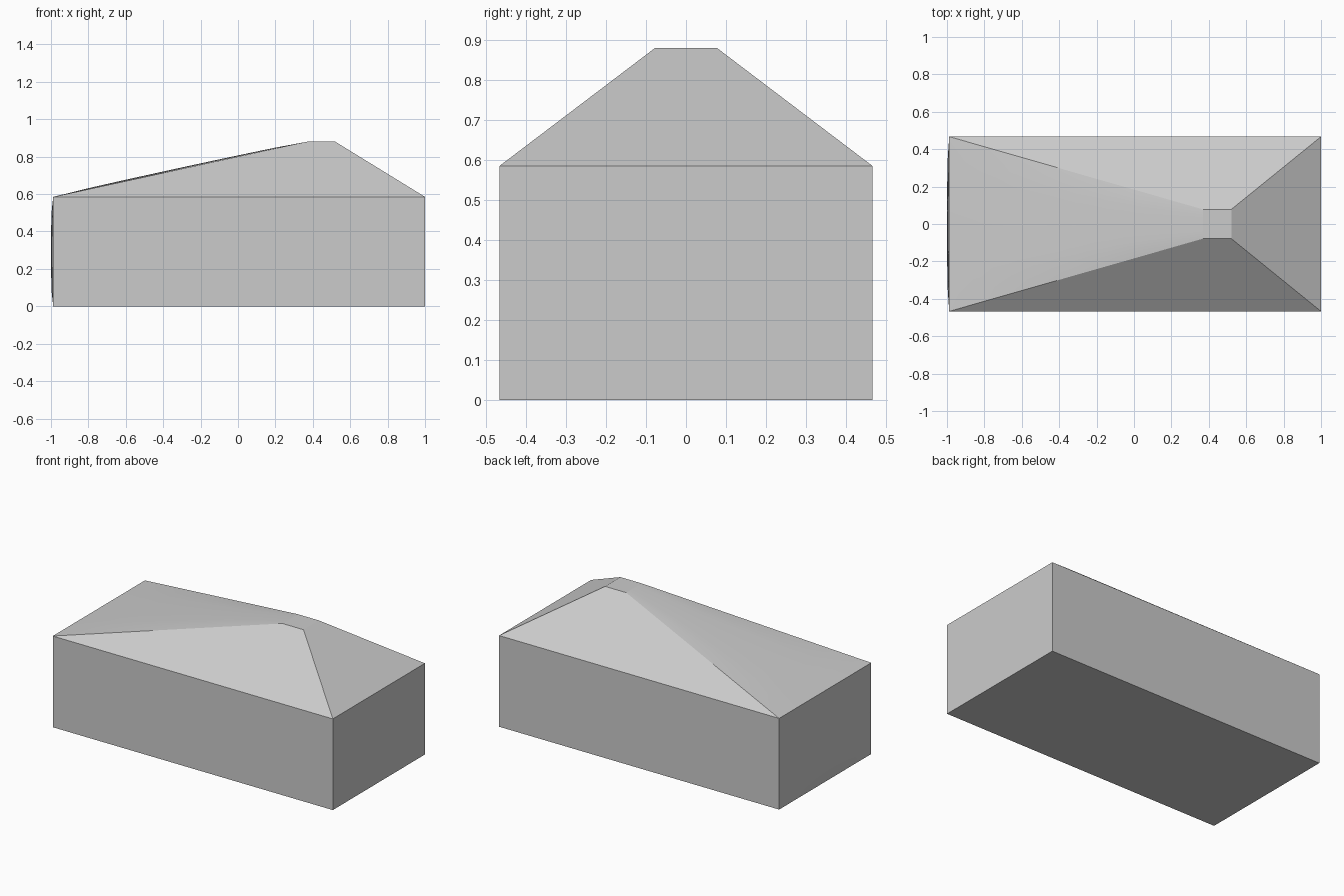
import bpy, bmesh, math
from mathutils import Vector

cube = bpy.data.objects.get("Cube")
if cube:
    bpy.data.objects.remove(cube, do_unlink=True)

LEFT, RIGHT, HALF_W = -0.988, 1.0, 0.467
EAVES, RIDGE = 0.585, 0.88
DECK_LEFT, DECK_RIGHT, DECK_W = 0.37, 0.52, 0.078

grey = bpy.data.materials.new("plain grey")
grey.use_nodes = True
grey.diffuse_color = (0.6, 0.6, 0.6, 1)
grey.node_tree.nodes["Principled BSDF"].inputs["Base Color"].default_value = grey.diffuse_color


def ring(x0, x1, half, z):
    """Rectangle of corners, counter-clockwise from above."""
    return [Vector(c) for c in ((x0, -half, z), (x1, -half, z), (x1, half, z), (x0, half, z))]


def patch(bm, corners, bulge=0.0, n=1):
    """Grid between four corners, swelling along its normal in the middle."""
    a, b, c, d = corners
    normal = (c - a).cross(d - b).normalized()
    grid = []
    for i in range(n + 1):
        v = i / n
        row = []
        for j in range(n + 1):
            u = j / n
            p = a.lerp(b, u).lerp(d.lerp(c, u), v)
            swell = math.sqrt(max(0, 16 * u * (1 - u) * v * (1 - v)))
            row.append(bm.verts.new(p + normal * bulge * swell))
        grid.append(row)
    for i in range(n):
        for j in range(n):
            bm.faces.new((grid[i][j], grid[i][j + 1], grid[i + 1][j + 1], grid[i + 1][j]))


def band(bm, lower, upper, bulge, n):
    """Four sides between two rings; only the -x side is swollen."""
    for k in range(4):
        m = (k + 1) % 4
        corners = (lower[k], lower[m], upper[m], upper[k])
        if k == 3:
            patch(bm, corners, bulge, n)
        else:
            patch(bm, corners)


def finish(bm, name):
    bmesh.ops.remove_doubles(bm, verts=bm.verts, dist=0.0005)
    mesh = bpy.data.meshes.new(name)
    bm.to_mesh(mesh)
    bm.free()
    mesh.materials.append(grey)
    obj = bpy.data.objects.new(name, mesh)
    bpy.context.collection.objects.link(obj)
    bpy.ops.object.select_all(action="DESELECT")
    obj.select_set(True)
    bpy.context.view_layer.objects.active = obj
    bpy.ops.object.shade_smooth_by_angle(angle=math.radians(20))


base = ring(LEFT, RIGHT, HALF_W, 0)
eaves = ring(LEFT, RIGHT, HALF_W, EAVES)
deck = ring(DECK_LEFT, DECK_RIGHT, DECK_W, RIDGE)

# Walls and floor
bm = bmesh.new()
band(bm, base, eaves, 0.012, 8)
patch(bm, base[::-1])
finish(bm, "walls")

# Hipped roof with a small flat deck
bm = bmesh.new()
band(bm, eaves, deck, 0.008, 8)
patch(bm, deck)
finish(bm, "roof")
